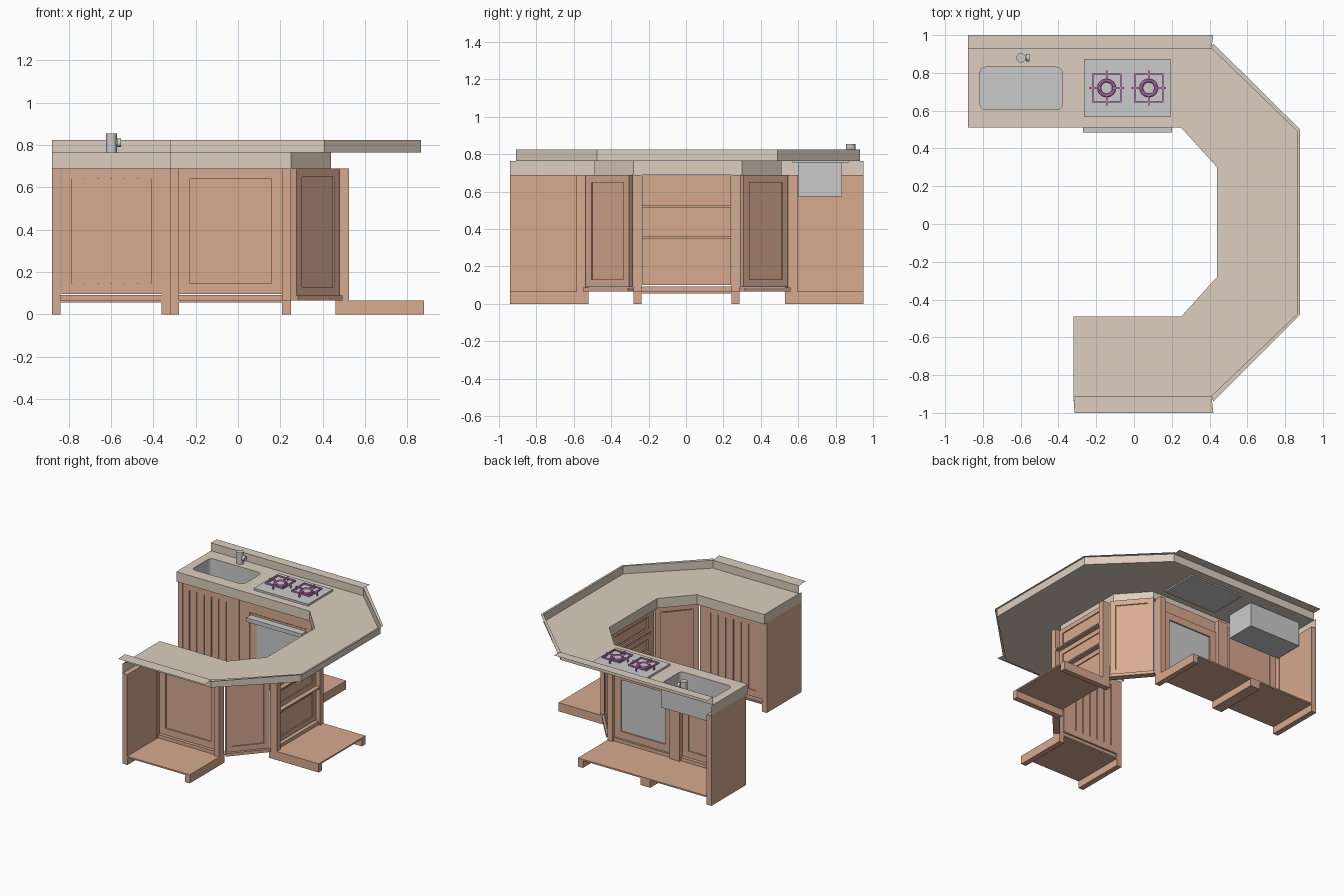
import bpy, bmesh
from math import cos, sin, pi
from mathutils import Vector, Matrix

if "Cube" in bpy.data.objects:
    bpy.data.objects.remove(bpy.data.objects["Cube"])

def material(name, rgb):
    m = bpy.data.materials.new(name)
    m.diffuse_color = (*rgb, 1)
    m.use_nodes = True
    m.node_tree.nodes["Principled BSDF"].inputs["Base Color"].default_value = m.diffuse_color
    return m

WOOD = material("wood", (0.68, 0.40, 0.28))
STONE = material("stone", (0.72, 0.62, 0.52))
PINK = material("pink_iron", (0.75, 0.25, 0.70))

def finish(name, bm, mat=None, smooth=False):
    me = bpy.data.meshes.new(name)
    bm.to_mesh(me)
    bm.free()
    ob = bpy.data.objects.new(name, me)
    bpy.context.collection.objects.link(ob)
    if mat:
        me.materials.append(mat)
    if smooth:
        bpy.ops.object.select_all(action='DESELECT')
        ob.select_set(True)
        bpy.context.view_layer.objects.active = ob
        bpy.ops.object.shade_smooth_by_angle()
    return ob

def frame(origin, u, v):
    """Cabinet frame: u runs along the front, v runs back into the cabinet."""
    u, v = Vector((*u, 0)).normalized(), Vector((*v, 0)).normalized()
    return Matrix(((u.x, v.x, 0, origin[0]), (u.y, v.y, 0, origin[1]), (0, 0, 1, 0), (0, 0, 0, 1)))

WORLD = Matrix.Identity(4)

def boxes(name, items, mat=None, f=WORLD):
    bm = bmesh.new()
    for a0, a1, b0, b1, z0, z1 in items:
        m = Matrix.Translation(((a0 + a1) / 2, (b0 + b1) / 2, (z0 + z1) / 2))
        bmesh.ops.create_cube(bm, size=1, matrix=f @ m @ Matrix.Diagonal((a1 - a0, b1 - b0, z1 - z0, 1)))
    bmesh.ops.recalc_face_normals(bm, faces=bm.faces)
    return finish(name, bm, mat)

def ring(u0, u1, z0, z1, w, v0, v1):
    return [(u0, u0 + w, v0, v1, z0, z1), (u1 - w, u1, v0, v1, z0, z1),
            (u0 + w, u1 - w, v0, v1, z0, z0 + w), (u0 + w, u1 - w, v0, v1, z1 - w, z1)]

def door(name, f, u0, u1, z0=0.095, z1=0.69, w=0.05, slats=0, v=0.0):
    parts = ring(u0, u1, z0, z1, w, v, v + 0.03)
    a, b = u0 + w, u1 - w
    parts.append((a, b, v + 0.012, v + 0.022, z0 + w, z1 - w))
    step = (b - a) / max(slats, 1)
    for i in range(slats):
        parts.append((a + i * step + 0.003, a + (i + 1) * step - 0.003, v + 0.005, v + 0.012, z0 + w, z1 - w))
    if not slats:
        parts.append((a + 0.008, b - 0.008, v + 0.005, v + 0.012, z0 + w + 0.008, z1 - w - 0.008))
    boxes(name, parts, WOOD, f)

def carcass(name, f, u0, u1, w=0.042, depth=0.42):
    """Runners, floor, front stiles and bottom rail of an open-backed unit."""
    boxes(name + "_runners", [(u0, u0 + w, 0, depth, 0, 0.065), (u1 - w, u1, 0, depth, 0, 0.065)], WOOD, f)
    boxes(name + "_floor", [(u0, u1, 0, depth, 0.055, 0.066)], WOOD, f)
    boxes(name + "_stiles", [(u0, u0 + w, 0.005, 0.065, 0.065, 0.69), (u1 - w, u1, 0.005, 0.065, 0.065, 0.69)], WOOD, f)
    boxes(name + "_bottom_rail", [(u0 + w, u1 - w, 0.01, 0.05, 0.065, 0.092)], WOOD, f)

SINK_ARM = frame((0, 0.53), (1, 0), (0, 1))
SHORT_ARM = frame((0, -0.52), (1, 0), (0, -1))
MIDDLE = frame((0.46, 0), (0, 1), (1, 0))

# sink unit
carcass("sink_unit", SINK_ARM, -0.88, -0.32)
boxes("sink_unit_end_panel", [(-0.88, -0.84, 0, 0.42, 0.065, 0.69)], WOOD, SINK_ARM)
door("sink_unit_door", SINK_ARM, -0.835, -0.362, slats=6)

# oven unit
carcass("oven_unit", SINK_ARM, -0.32, 0.25)
boxes("oven_top_drawer", [(-0.278, 0.208, 0.005, 0.03, 0.605, 0.69)], WOOD, SINK_ARM)
boxes("oven_surround", ring(-0.278, 0.208, 0.095, 0.60, 0.055, 0.01, 0.04), WOOD, SINK_ARM)
boxes("oven_window", [(-0.225, 0.155, 0.012, 0.03, 0.148, 0.547)], None, SINK_ARM)
boxes("oven_handle", [(-0.27, 0.20, -0.045, 0.01, 0.555, 0.585)], None, SINK_ARM)

# short arm unit
carcass("short_unit", SHORT_ARM, -0.32, 0.25)
boxes("short_unit_end_panel", [(-0.32, -0.28, 0, 0.42, 0.065, 0.69)], WOOD, SHORT_ARM)
door("short_unit_door", SHORT_ARM, -0.278, 0.208, slats=6)

# middle drawer unit
carcass("drawer_unit", MIDDLE, -0.28, 0.285)
levels = [0.095, 0.355, 0.52, 0.69]
for i in range(3):
    door("drawer_front_%d" % (i + 1), MIDDLE, -0.236, 0.241, levels[i] + 0.005, levels[i + 1] - 0.005, 0.035)
boxes("drawer_rails", [(-0.238, 0.243, 0.01, 0.065, z - 0.005, z + 0.005) for z in levels[1:3]], WOOD, MIDDLE)

# angled corner doors
for name, s, y0, y1 in (("sink_side", 1, 0.53, 0.285), ("short_side", -1, -0.52, -0.28)):
    d = Vector((0.21, y1 - y0))
    f = frame((0.25, y0), d, (-s * d.y, s * d.x))
    L = d.length
    door(name + "_corner_door", f, 0.005, L - 0.005, 0.09, 0.69, 0.04)
    boxes(name + "_corner_base", [(0, L, -0.005, 0.045, 0.065, 0.088)], WOOD, f)

# countertop sheet with a rounded sink opening
inner = [(-0.88, 0.51), (0.25, 0.51), (0.44, 0.30), (0.44, -0.28), (0.25, -0.49), (-0.32, -0.49)]
back = [(-0.32, -0.91), (0.41, -0.91), (0.865, -0.475), (0.865, 0.49), (0.41, 0.93), (-0.88, 0.93)]
TOP, LIP, RIM = 0.765, 0.69, 0.825
sx0, sx1, sy0, sy1, r = -0.815, -0.38, 0.605, 0.83, 0.03
hole = []
for k, (cx, cy) in enumerate([(sx1 - r, sy1 - r), (sx0 + r, sy1 - r), (sx0 + r, sy0 + r), (sx1 - r, sy0 + r)]):
    for j in range(5):
        t = (k + j / 4) * pi / 2
        hole.append((cx + r * cos(t), cy + r * sin(t)))

bm = bmesh.new()
edges = []
for loop in (inner + back, hole):
    vs = [bm.verts.new((x, y, TOP)) for x, y in loop]
    edges += [bm.edges.new((vs[i], vs[i - 1])) for i in range(len(vs))]
bmesh.ops.triangle_fill(bm, edges=edges, use_beauty=True, normal=(0, 0, 1))
bmesh.ops.dissolve_limit(bm, angle_limit=0.01, verts=bm.verts, edges=bm.edges)
finish("countertop", bm, STONE)

def wall(name, path, z0, z1, mat):
    bm = bmesh.new()
    lo = [bm.verts.new((x, y, z0)) for x, y in path]
    hi = [bm.verts.new((x, y, z1)) for x, y in path]
    for i in range(len(path) - 1):
        bm.faces.new((lo[i], lo[i + 1], hi[i + 1], hi[i]))
    return finish(name, bm, mat)

wall("countertop_lip", [(-0.88, 0.95)] + inner + [(-0.32, -0.94)], LIP, TOP, STONE)
wall("backsplash", back, TOP, RIM, STONE)

# flat ledge on top of the backsplash, one strip per run
rim = [((-0.315, -1), (0.42, -1)), ((0.42, -0.94), (0.88, -0.48)), ((0.88, -0.48), (0.88, 0.50)),
       ((0.88, 0.50), (0.42, 0.955)), ((0.42, 1), (-0.88, 1))]
bm = bmesh.new()
for i, (p, q) in enumerate(rim):
    bm.faces.new([bm.verts.new((x, y, RIM)) for x, y in (back[i], p, q, back[i + 1])])
bmesh.ops.recalc_face_normals(bm, faces=bm.faces)
finish("backsplash_ledge", bm, STONE)

# sink: rounded basin inside a plain box
bm = bmesh.new()
up = [bm.verts.new((x, y, TOP)) for x, y in hole]
dn = [bm.verts.new((x, y, 0.585)) for x, y in hole]
for i in range(len(hole)):
    bm.faces.new((up[i - 1], up[i], dn[i], dn[i - 1]))
bm.faces.new(dn)
finish("sink_basin", bm, None, True)
wall("sink_outer_sides", [(-0.82, 0.6), (-0.375, 0.6), (-0.375, 0.835), (-0.82, 0.835), (-0.82, 0.6)], 0.575, TOP - 0.003, None)
boxes("sink_outer_bottom", [(-0.82, -0.375, 0.6, 0.835, 0.575, 0.58)])

def cylinders(name, items, mat=None):
    bm = bmesh.new()
    for m, rad, h in items:
        bmesh.ops.create_cone(bm, cap_ends=True, segments=24, radius1=rad, radius2=rad, depth=h, matrix=m)
    return finish(name, bm, mat, True)

# tap
T = Matrix.Translation
cylinders("tap", [(T((-0.598, 0.88, 0.81)), 0.025, 0.09),
                  (T((-0.578, 0.88, 0.81)) @ Matrix.Rotation(pi / 2, 4, 'Y'), 0.012, 0.04),
                  (T((-0.562, 0.88, 0.81)) @ Matrix.Rotation(pi / 2, 4, 'Y'), 0.02, 0.02)])

# hob with two burners
boxes("hob_plate", [(-0.265, 0.195, 0.57, 0.87, 0.755, 0.78)])
for n, cx in (("left", -0.145), ("right", 0.078)):
    cy = 0.72
    cylinders(n + "_burner_cap", [(T((cx, cy, 0.787)), 0.03, 0.016)])
    bars = [(cx + a, cx + b, cy + c, cy + d, 0.798, 0.808)
            for a, b, c, d in ((-.078, .078, -.078, -.070), (-.078, .078, .070, .078),
                               (-.078, -.070, -.07, .07), (.070, .078, -.07, .07),
                               (-.092, -.04, -.004, .004), (.04, .092, -.004, .004),
                               (-.004, .004, -.092, -.04), (-.004, .004, .04, .092))]
    feet = [(cx + a - .004, cx + a + .004, cy + b - .004, cy + b + .004, 0.78, 0.80)
            for a, b in ((-.088, 0), (.088, 0), (0, -.088), (0, .088))]
    boxes(n + "_burner_grate", bars + feet, PINK)
    bpy.ops.mesh.primitive_torus_add(location=(cx, cy, 0.792), major_radius=0.04, minor_radius=0.009,
                                     major_segments=24, minor_segments=8)
    ob = bpy.context.object
    ob.name = n + "_burner_ring"
    ob.data.materials.append(PINK)
    bpy.ops.object.shade_smooth_by_angle()
